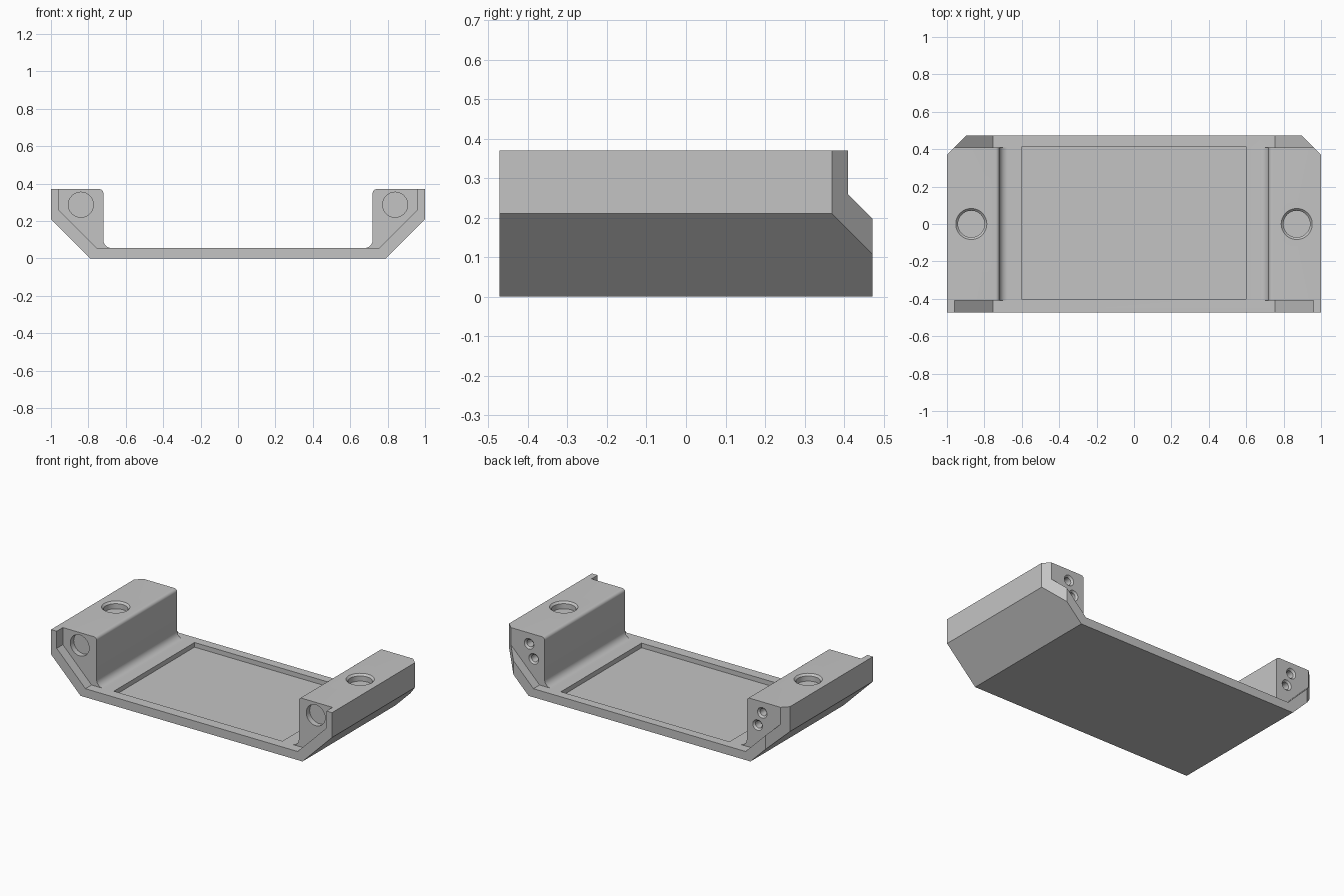
import bpy, bmesh, math
from mathutils import Matrix, Vector

if "Cube" in bpy.data.objects:
    bpy.data.objects.remove(bpy.data.objects["Cube"])

grey = bpy.data.materials.new("light_grey")
grey.diffuse_color = (0.552, 0.552, 0.552, 1)
grey.use_nodes = True
grey.node_tree.nodes["Principled BSDF"].inputs["Base Color"].default_value = grey.diffuse_color

HALF_Y, END_Y, TOP, FLOOR = 0.4725, 0.41, 0.37, 0.055


def finish(name, bm):
    bmesh.ops.recalc_face_normals(bm, faces=bm.faces)
    me = bpy.data.meshes.new(name)
    bm.to_mesh(me)
    bm.free()
    me.materials.append(grey)
    ob = bpy.data.objects.new(name, me)
    bpy.context.collection.objects.link(ob)
    return ob


def prism(name, points, direction):
    """Extrude a closed planar outline along a vector."""
    bm = bmesh.new()
    face = bm.faces.new([bm.verts.new(p) for p in points])
    new = bmesh.ops.extrude_face_region(bm, geom=[face])["geom"]
    verts = [v for v in new if isinstance(v, bmesh.types.BMVert)]
    bmesh.ops.translate(bm, verts=verts, vec=Vector(direction))
    return finish(name, bm)


def lathe(name, profile, matrix, n=48):
    """Stack of rings (radius, height) closed by caps at both ends."""
    bm = bmesh.new()
    rings = [[bm.verts.new(matrix @ Vector((r * math.cos(2 * math.pi * i / n),
                                            r * math.sin(2 * math.pi * i / n), z)))
              for i in range(n)] for r, z in profile]
    for a, b in zip(rings, rings[1:]):
        for i in range(n):
            j = (i + 1) % n
            bm.faces.new((a[i], a[j], b[j], b[i]))
    bm.faces.new(rings[0])
    bm.faces.new(rings[-1])
    return finish(name, bm)


def arc(cx, cz, r, start, end, n):
    return [(cx + r * math.cos(math.radians(start + (end - start) * i / n)),
             cz + r * math.sin(math.radians(start + (end - start) * i / n)))
            for i in range(n + 1)]


def mirrored(half):
    return half + [(-x, z) for x, z in reversed(half)]


# Tray with raised side blocks, rounded at the top and filleted into the floor
half = [(0.79, 0), (1, 0.21), (1, TOP)]
half += arc(0.74, TOP - 0.02, 0.02, 90, 180, 6)
half += arc(0.72 - 0.045, FLOOR + 0.045, 0.045, 0, -90, 10)
body = prism("tray_body", [(x, -HALF_Y, z) for x, z in mirrored(half)],
             (0, 2 * HALF_Y, 0))

cutters = []

# Recesses at both ends, leaving a thin outer shell
recess = mirrored([(0.755, FLOOR), (0.96, 0.26), (0.96, 0.6)])
for s in (-1, 1):
    cutters.append(prism("end_recess", [(x, s * END_Y, z) for x, z in recess],
                         (0, s * 0.2, 0)))

# Clipped rear corners
for s in (-1, 1):
    cutters.append(prism("corner_clip", [(s * 0.8, 0.57, -0.1), (s * 1.1, 0.27, -0.1),
                                         (s * 1.1, 0.57, -0.1)], (0, 0, 0.8)))

# Shallow floor pocket
cutters.append(prism("floor_pocket", [(-0.6, -0.405, 0.025), (0.6, -0.405, 0.025),
                                      (0.6, 0.415, 0.025), (-0.6, 0.415, 0.025)],
                     (0, 0, 0.1)))

# Round sockets on top, front and rear of each block
face_front = Matrix.Rotation(math.radians(90), 4, 'X')
face_back = Matrix.Rotation(math.radians(-90), 4, 'X')
for s in (-1, 1):
    cutters.append(lathe("top_socket", [(0.083, 0.05), (0.083, 0), (0.071, -0.012),
                                        (0.071, -0.045)],
                         Matrix.Translation((s * 0.87, 0, TOP))))
    cutters.append(lathe("front_socket", [(0.067, 0.05), (0.067, -0.035)],
                         Matrix.Translation((s * 0.84, -END_Y, 0.287)) @ face_front))
    for x, z in ((0.83, 0.30), (0.797, 0.212)):
        cutters.append(lathe("rear_screw_hole", [(0.034, 0.03), (0.034, 0),
                                                 (0.023, -0.011), (0.023, -0.06)],
                             Matrix.Translation((s * x, END_Y, z)) @ face_back, 32))

# Cut everything out of the body, then discard the cutters
bpy.context.view_layer.objects.active = body
body.select_set(True)
for c in cutters:
    mod = body.modifiers.new(c.name, 'BOOLEAN')
    mod.operation, mod.solver, mod.object = 'DIFFERENCE', 'EXACT', c
    c.hide_render = True
    bpy.ops.object.modifier_apply(modifier=mod.name)
for c in cutters:
    bpy.data.objects.remove(c)

bpy.ops.object.shade_smooth_by_angle(angle=math.radians(30))
